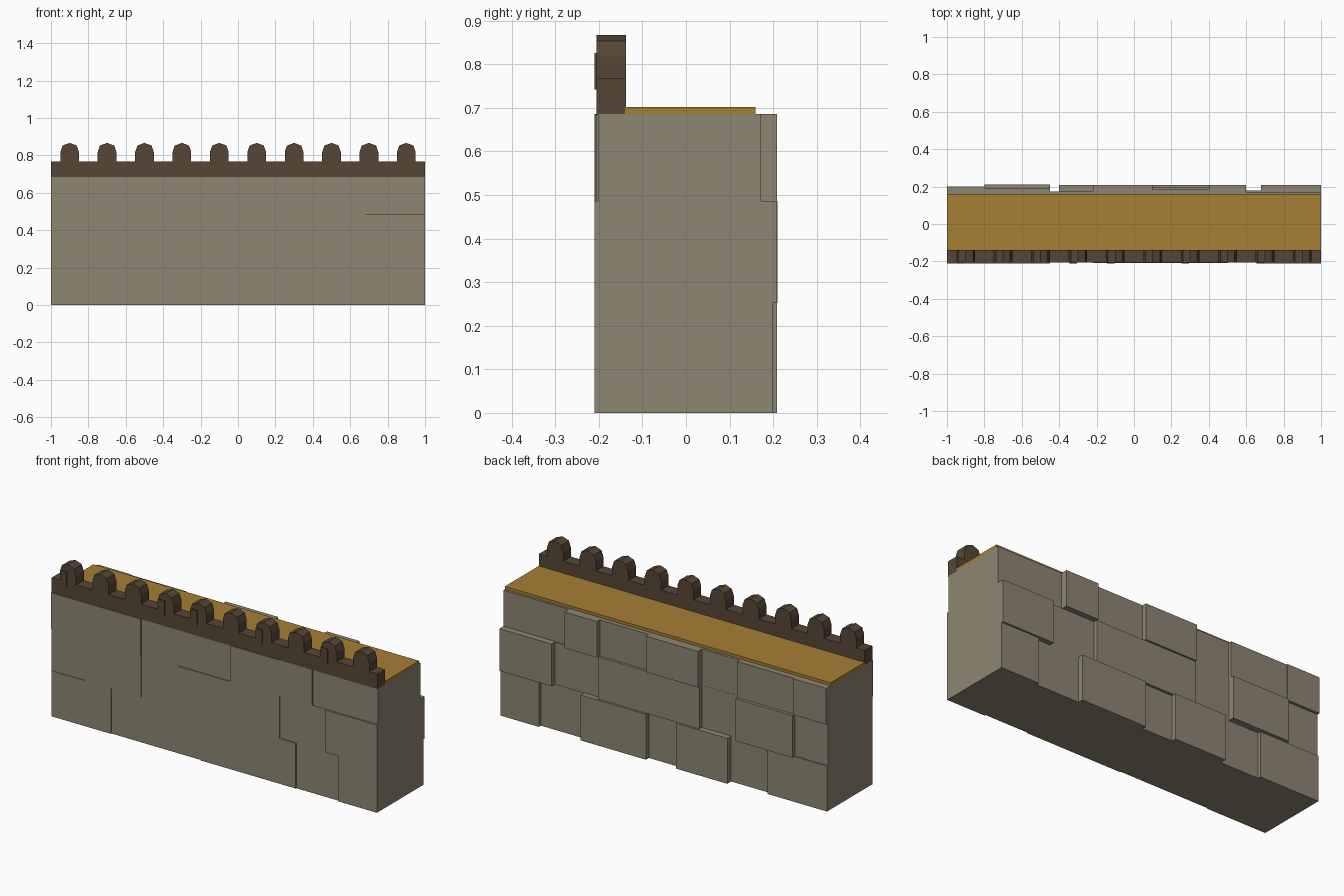
import bpy, bmesh

if "Cube" in bpy.data.objects:
    bpy.data.objects.remove(bpy.data.objects["Cube"])


def material(name, rgb):
    m = bpy.data.materials.new(name)
    m.diffuse_color = (*rgb, 1)
    m.use_nodes = True
    m.node_tree.nodes["Principled BSDF"].inputs["Base Color"].default_value = m.diffuse_color
    return m


STONE = material("grey_stone", (0.27, 0.237, 0.17))
BROWN = material("dark_brown_stone", (0.093, 0.061, 0.037))
TAN = material("tan_walkway", (0.38, 0.21, 0.034))


def finish(name, bm, mat):
    bmesh.ops.recalc_face_normals(bm, faces=bm.faces)
    me = bpy.data.meshes.new(name)
    bm.to_mesh(me)
    bm.free()
    me.materials.append(mat)
    ob = bpy.data.objects.new(name, me)
    bpy.context.collection.objects.link(ob)
    return ob


def prism(bm, profile, y0, y1):
    """Extrude an (x, z) outline from y0 to y1."""
    f = bm.faces.new([bm.verts.new((x, y0, z)) for x, z in profile])
    new = bmesh.ops.extrude_face_region(bm, geom=[f])["geom"]
    for v in new:
        if isinstance(v, bmesh.types.BMVert):
            v.co.y = y1


def box(bm, x0, x1, y0, y1, z0, z1):
    prism(bm, [(x0, z0), (x1, z0), (x1, z1), (x0, z1)], y0, y1)


# Stone courses: each block runs through the wall (right edge, front y, back y)
courses = {
    "bottom_course": (0.0, 0.252, [
        (-0.635, -0.208, 0.192), (-0.40, -0.203, 0.175), (-0.085, -0.203, 0.209),
        (0.10, -0.208, 0.183), (0.50, -0.208, 0.209), (0.765, -0.203, 0.18),
        (1.0, -0.21, 0.198)]),
    "middle_course": (0.252, 0.486, [
        (-0.80, -0.205, 0.185), (-0.45, -0.208, 0.21), (-0.22, -0.203, 0.175),
        (0.40, -0.208, 0.198), (0.68, -0.203, 0.178), (1.0, -0.21, 0.208)]),
    "top_course": (0.486, 0.686, [
        (-0.80, -0.21, 0.20), (-0.45, -0.21, 0.193), (-0.22, -0.203, 0.174),
        (0.10, -0.203, 0.209), (0.40, -0.209, 0.184), (0.60, -0.206, 0.209),
        (1.0, -0.201, 0.172)]),
}
for name, (z0, z1, blocks) in courses.items():
    bm = bmesh.new()
    left = -1.0
    for right, front, back in blocks:
        box(bm, left, right, front, back, z0, z1)
        left = right
    finish(name, bm, STONE)

# Walkway on top of the wall
bm = bmesh.new()
box(bm, -1, 1, -0.14, 0.16, 0.68, 0.702)
finish("walkway", bm, TAN)

# Parapet with rounded battlements as one continuous outline
outline = [(1, 0.684), (-1, 0.684), (-1, 0.768)]
tooth = [(-0.05, 0.768), (-0.05, 0.818), (-0.038, 0.853), (0, 0.867),
         (0.038, 0.853), (0.05, 0.818), (0.05, 0.768)]
for i in range(10):
    outline += [(-0.9 + 0.2 * i + x, z) for x, z in tooth]
outline.append((1, 0.768))
bm = bmesh.new()
prism(bm, outline, -0.205, -0.138)
finish("parapet", bm, BROWN)

# Slightly raised stones on the front of some battlements
bm = bmesh.new()
for i in (0, 3, 4, 6, 8):
    x = -0.9 + 0.2 * i
    box(bm, x - 0.045, x - 0.005, -0.21, -0.204, 0.742, 0.826)
finish("battlement_stones", bm, BROWN)
